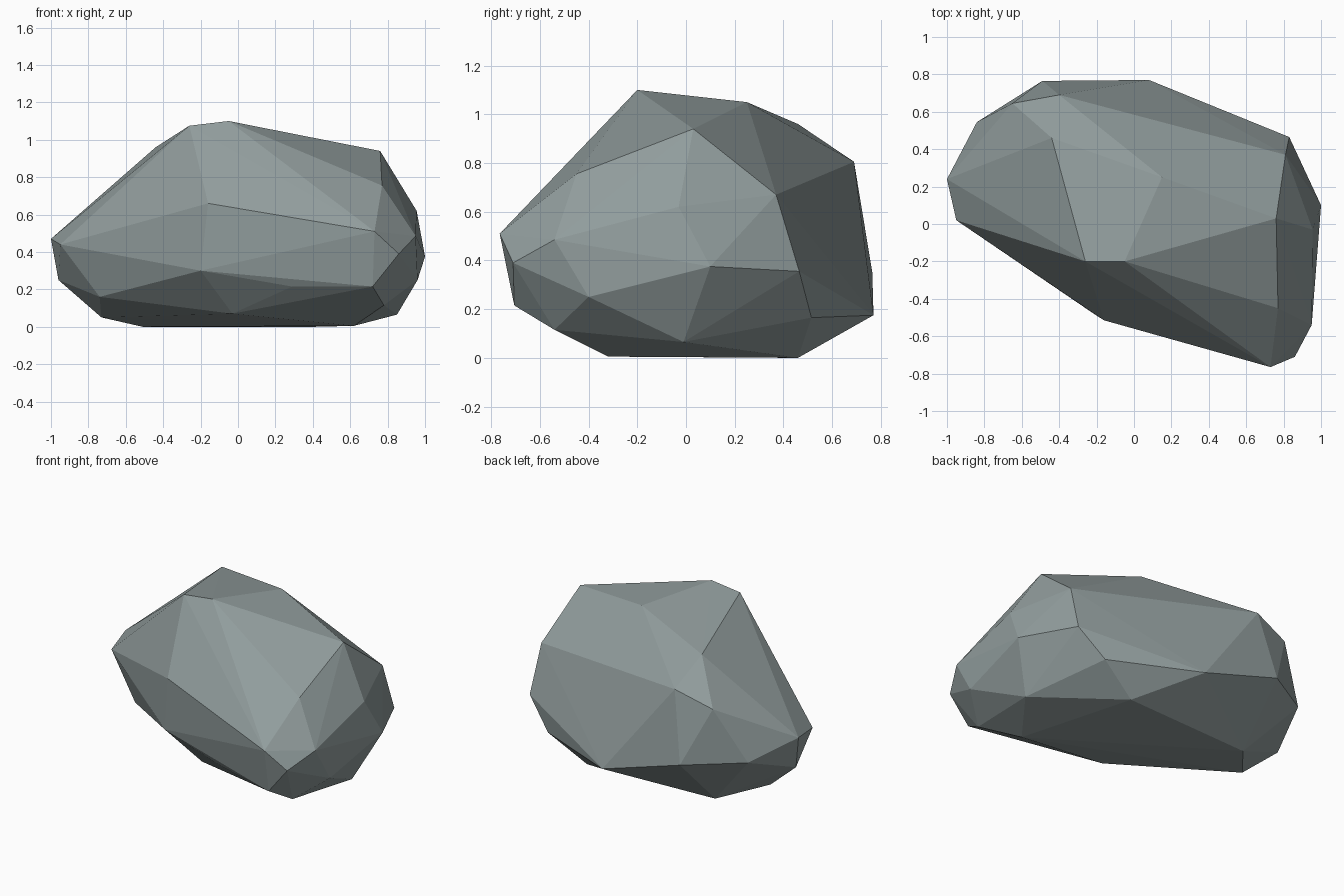
import bpy
import bmesh

# Stone corners, grouped in rings from the ground up
corners = [
    # ground contact and lower bevel
    (-0.51, 0.42, 0.0), (0.41, 0.46, 0.0), (0.62, -0.32, 0.005),
    (-0.73, 0.15, 0.05), (-0.03, -0.335, 0.07), (0.85, -0.01, 0.065),
    (0.78, -0.54, 0.115), (0.66, 0.515, 0.165), (0.08, 0.77, 0.175),
    (-0.74, -0.03, 0.16),
    # widest belt
    (-0.96, 0.21, 0.25), (-0.20, -0.49, 0.30), (0.29, -0.58, 0.215),
    (0.72, -0.705, 0.215), (0.96, -0.40, 0.25), (1.0, 0.10, 0.375),
    (0.83, 0.465, 0.355), (-0.49, 0.765, 0.35), (-0.84, 0.545, 0.375),
    (-1.0, 0.24, 0.47), (-0.95, 0.02, 0.44), (0.86, -0.71, 0.39),
    (0.73, -0.765, 0.51), (0.95, -0.54, 0.485),
    # shoulders
    (-0.16, -0.515, 0.66), (0.955, -0.03, 0.62), (0.81, 0.37, 0.67),
    (0.77, -0.45, 0.755), (-0.65, 0.645, 0.72), (-0.40, 0.69, 0.805),
    # crown
    (0.76, 0.03, 0.94), (-0.44, 0.46, 0.96), (0.15, 0.25, 1.05),
    (-0.26, -0.20, 1.075), (-0.05, -0.20, 1.10),
]

# Wrap the corners in a faceted shell
bm = bmesh.new()
for c in corners:
    bm.verts.new(c)
bmesh.ops.convex_hull(bm, input=bm.verts[:])
loose = [v for v in bm.verts if not v.link_faces]
bmesh.ops.delete(bm, geom=loose, context='VERTS')
bmesh.ops.recalc_face_normals(bm, faces=bm.faces[:])

mesh = bpy.data.meshes.new("boulder")
bm.to_mesh(mesh)
bm.free()

# Single grey stone colour, flat shaded
stone = bpy.data.materials.new("grey stone")
stone.diffuse_color = (0.283, 0.335, 0.335, 1.0)
mesh.materials.append(stone)
bpy.context.collection.objects.link(bpy.data.objects.new("boulder", mesh))
